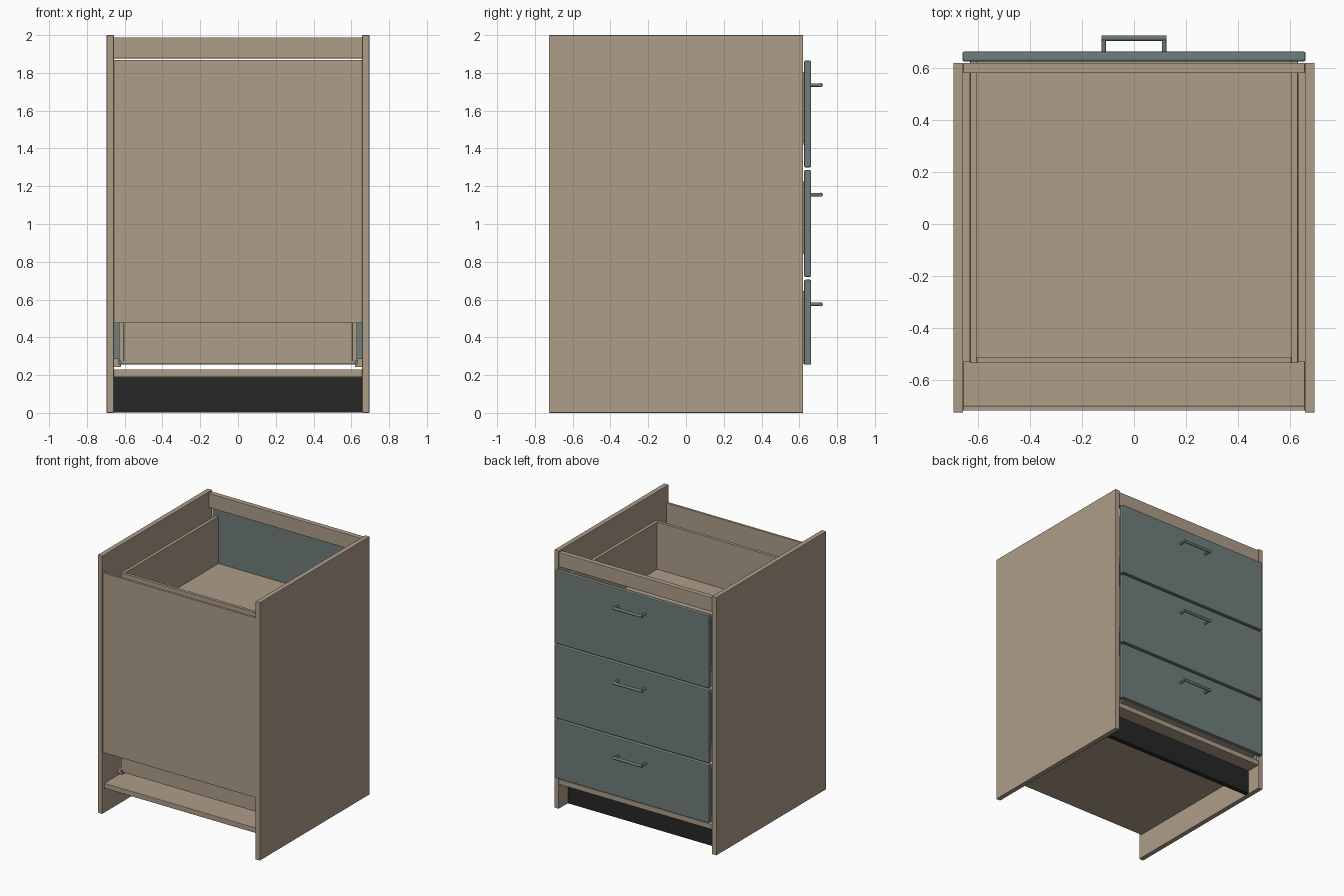
import bpy

if "Cube" in bpy.data.objects:
    bpy.data.objects.remove(bpy.data.objects["Cube"])

def mat(name, col):
    m = bpy.data.materials.new(name)
    m.diffuse_color = (*col, 1)
    m.use_nodes = True
    m.node_tree.nodes["Principled BSDF"].inputs["Base Color"].default_value = m.diffuse_color
    return m

WOOD = mat("wood", (0.42, 0.34, 0.25))
TEAL = mat("painted_front", (0.16, 0.21, 0.20))
BLACK = mat("kick_black", (0.02, 0.02, 0.02))
METAL = mat("handle_metal", (0.15, 0.18, 0.18))

def box(name, x, y, z, m, bevel=0.003):
    """Box from (min, max) ranges, with slightly eased edges."""
    bpy.ops.mesh.primitive_cube_add(
        size=1, location=[(r[0] + r[1]) / 2 for r in (x, y, z)])
    o = bpy.context.object
    o.name = name
    o.scale = [r[1] - r[0] for r in (x, y, z)]
    bpy.ops.object.transform_apply(location=False, rotation=False, scale=True)
    o.data.materials.append(m)
    if bevel:
        b = o.modifiers.new("eased_edges", 'BEVEL')
        b.width = bevel
        b.segments = 2
    return o

def pair(name, x, y, z, m, bevel=0.003):
    """Left and right copies mirrored about x = 0."""
    box(name + "_right", x, y, z, m, bevel)
    box(name + "_left", (-x[1], -x[0]), y, z, m, bevel)

def rod(name, loc, length, radius, rot):
    bpy.ops.mesh.primitive_cylinder_add(
        vertices=16, radius=radius, depth=length, location=loc, rotation=rot)
    o = bpy.context.object
    o.name = name
    o.data.materials.append(METAL)
    bpy.ops.object.shade_smooth_by_angle()

# Carcass
IN = 0.657
pair("side_panel", (IN, 0.695), (-0.725, 0.62), (0, 2), WOOD)
box("bottom_shelf", (-IN, IN), (-0.70, 0.62), (0.19, 0.23), WOOD)
box("back_panel", (-IN, IN), (-0.718, -0.70), (0.475, 1.868), WOOD, 0.001)
box("top_rail", (-IN, IN), (0.58, 0.62), (1.877, 1.988), WOOD)
box("toe_kick", (-IN, IN), (0.475, 0.512), (0.002, 0.19), BLACK)

# Drawers: front, open box, runners and handle
for i, (z0, z1) in enumerate([(0.255, 0.705), (0.72, 1.285), (1.30, 1.865)], 1):
    n = f"drawer_{i}_"
    top = z1 - 0.06
    base = top - 0.385
    box(n + "front", (-0.66, 0.66), (0.625, 0.663), (z0, z1), TEAL, 0.007)
    pair(n + "side", (0.605, 0.63), (-0.535, 0.626), (base + 0.015, top), WOOD, 0.001)
    box(n + "back", (-0.605, 0.605), (-0.535, -0.511), (base + 0.015, top), WOOD, 0.001)
    box(n + "floor", (-0.62, 0.62), (-0.53, 0.626), (base, base + 0.02), WOOD, 0)
    pair(n + "runner", (0.632, IN), (-0.53, 0.60), (base - 0.018, base + 0.027), WOOD, 0)
    pair(n + "runner_lip", (0.62, 0.633), (-0.53, 0.60), (base - 0.018, base - 0.002), WOOD, 0)
    hz = z1 - 0.13
    rod(n + "handle_bar", (0, 0.714, hz), 0.25, 0.011, (0, 1.5708, 0))
    for s, side in ((-1, "left"), (1, "right")):
        rod(n + "handle_post_" + side, (s * 0.116, 0.687, hz), 0.054, 0.009, (1.5708, 0, 0))
